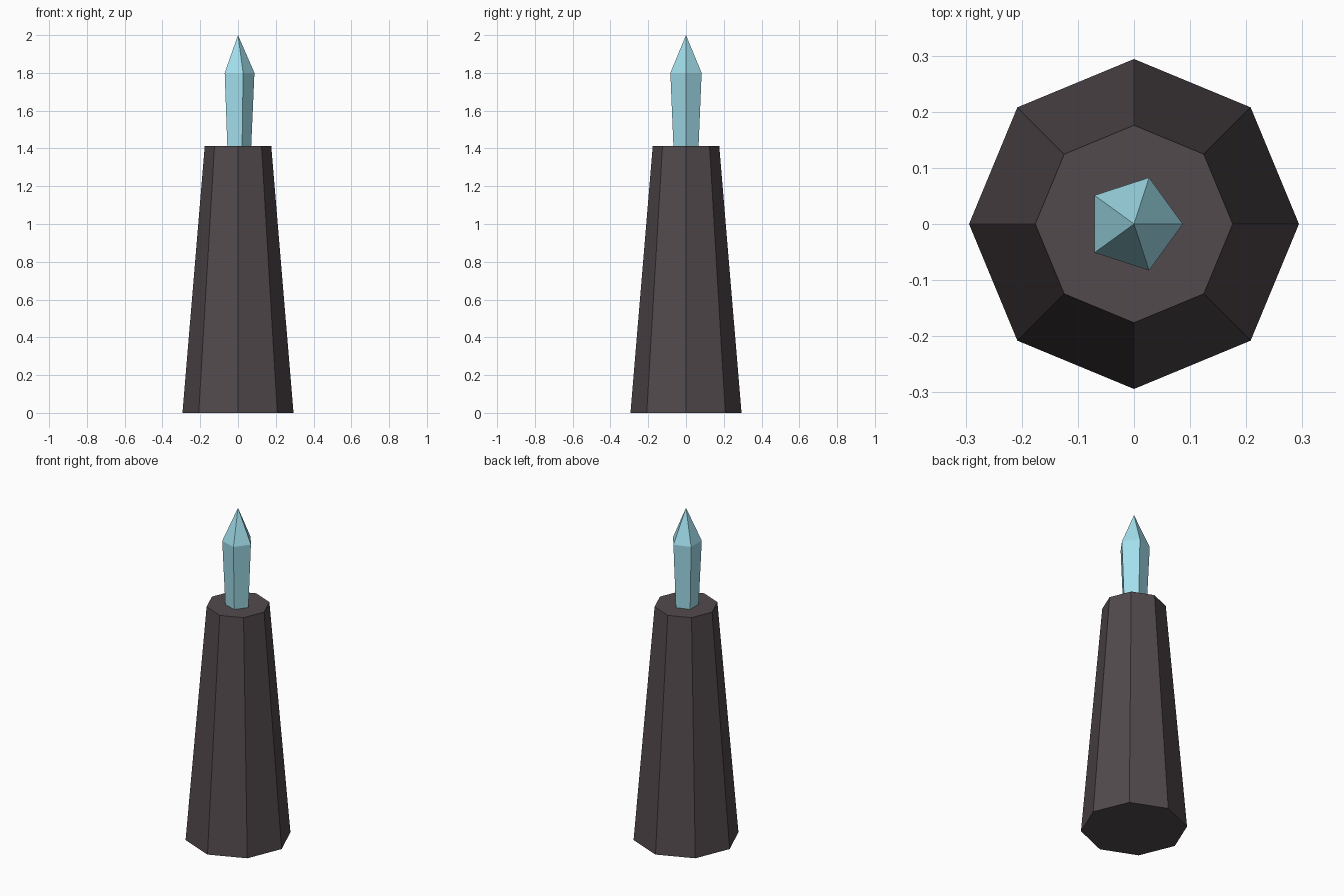
import bpy
import bmesh
from math import cos, sin, tau

if "Cube" in bpy.data.objects:
    bpy.data.objects.remove(bpy.data.objects["Cube"])


def make_material(name, color):
    mat = bpy.data.materials.new(name)
    mat.diffuse_color = color
    mat.use_nodes = True
    mat.node_tree.nodes["Principled BSDF"].inputs["Base Color"].default_value = mat.diffuse_color
    return mat


def lathe(name, sides, profile, mat):
    """Closed flat-faced solid from (radius, z) rings; radius 0 makes a tip."""
    bm = bmesh.new()
    rings = []
    for r, z in profile:
        count = sides if r > 0 else 1
        rings.append([bm.verts.new((r * cos(tau * i / sides), r * sin(tau * i / sides), z))
                      for i in range(count)])
    for low, high in zip(rings, rings[1:]):
        for i in range(sides):
            j = (i + 1) % sides
            if len(high) == 1:
                bm.faces.new((low[i], low[j], high[0]))
            else:
                bm.faces.new((low[i], low[j], high[j], high[i]))
    bm.faces.new(rings[0][::-1])
    if len(rings[-1]) > 1:
        bm.faces.new(rings[-1])
    bmesh.ops.recalc_face_normals(bm, faces=bm.faces[:])
    mesh = bpy.data.meshes.new(name)
    bm.to_mesh(mesh)
    bm.free()
    mesh.materials.append(mat)
    obj = bpy.data.objects.new(name, mesh)
    bpy.context.collection.objects.link(obj)
    return obj


stone = make_material("dark_stone", (0.085, 0.068, 0.075, 1))
ice = make_material("pale_blue_crystal", (0.36, 0.74, 0.84, 1))

# Tapered octagonal pillar
lathe("pillar", 8, [(0.294, 0), (0.176, 1.412)], stone)

# Five-sided crystal, flaring upward to a pointed tip
lathe("crystal", 5, [(0.07, 1.412), (0.087, 1.80), (0, 2.0)], ice)
